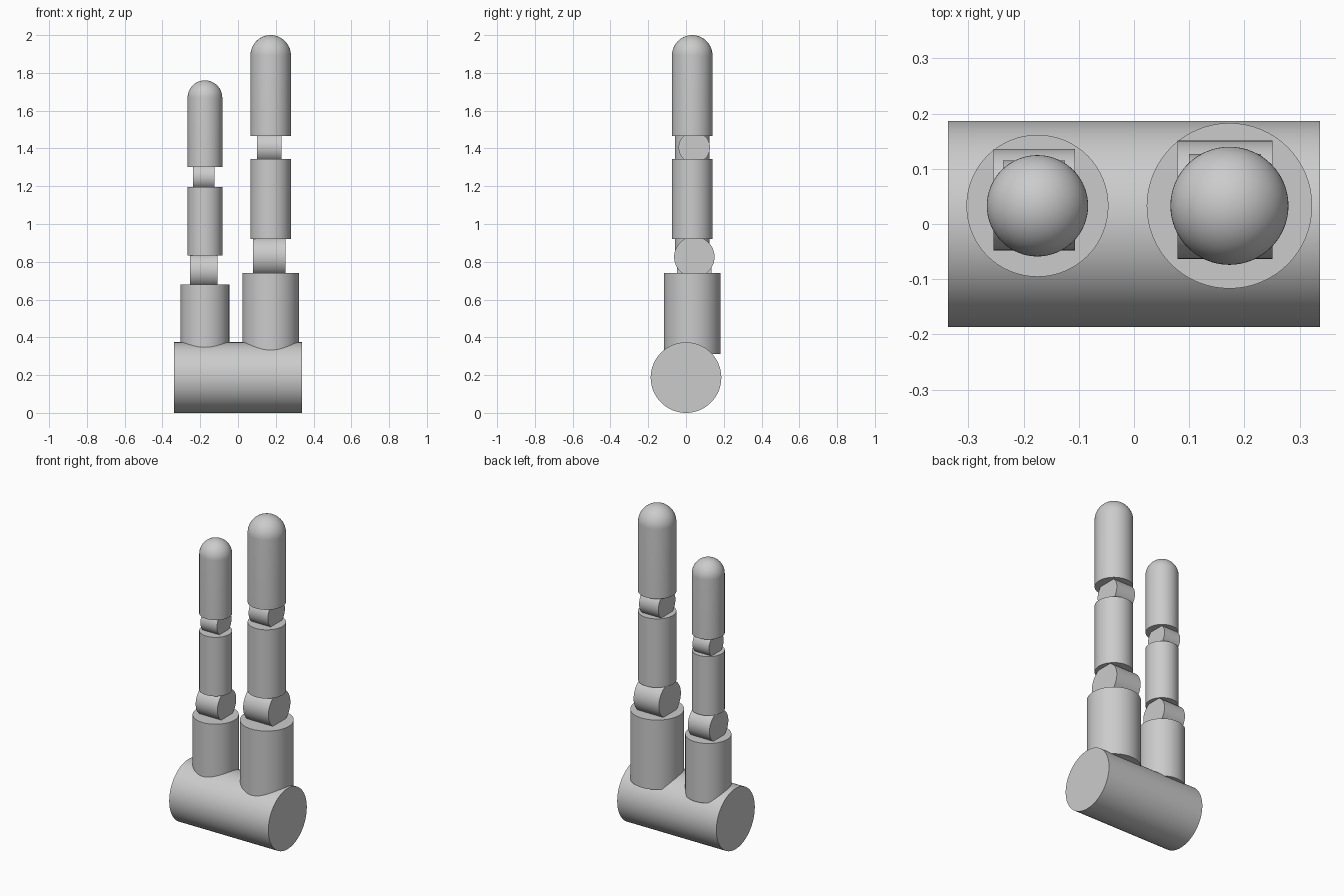
import bpy, bmesh
from math import radians, pi
from mathutils import Matrix, Vector

default = bpy.data.objects.get("Cube")
if default:
    bpy.data.objects.remove(default)

grey = bpy.data.materials.new("plain_grey")
grey.use_nodes = True
colour = (0.6, 0.6, 0.6, 1)
grey.diffuse_color = colour
grey.node_tree.nodes["Principled BSDF"].inputs["Base Color"].default_value = colour


def finish(name, bm):
    mesh = bpy.data.meshes.new(name)
    bm.to_mesh(mesh)
    bm.free()
    mesh.materials.append(grey)
    obj = bpy.data.objects.new(name, mesh)
    bpy.context.collection.objects.link(obj)
    bpy.ops.object.select_all(action='DESELECT')
    obj.select_set(True)
    bpy.context.view_layer.objects.active = obj
    bpy.ops.object.shade_smooth_by_angle(angle=radians(30))
    return obj


def cylinder(name, centre, radius, length, along_x=False):
    bm = bmesh.new()
    turn = Matrix.Rotation(pi / 2, 4, 'Y') if along_x else Matrix()
    bmesh.ops.create_cone(bm, cap_ends=True, segments=64, radius1=radius, radius2=radius,
                          depth=length, matrix=Matrix.Translation(centre) @ turn)
    return finish(name, bm)


def rounded_tip(name, x, y, bottom, top, radius):
    # Sphere whose lower half is stretched into a straight shaft
    bm = bmesh.new()
    bmesh.ops.create_uvsphere(bm, u_segments=64, v_segments=32, radius=radius)
    low = [v for v in bm.verts if v.co.z < -0.001]
    bmesh.ops.delete(bm, geom=low, context='VERTS')
    rim = [e for e in bm.edges if e.is_boundary]
    grown = bmesh.ops.extrude_edge_only(bm, edges=rim)["geom"]
    for v in grown:
        if isinstance(v, bmesh.types.BMVert):
            v.co.z = bottom - (top - radius)
    bmesh.ops.holes_fill(bm, edges=[e for e in bm.edges if e.is_boundary])
    bmesh.ops.recalc_face_normals(bm, faces=bm.faces)
    bmesh.ops.translate(bm, verts=bm.verts, vec=Vector((x, y, top - radius)))
    return finish(name, bm)


def finger(side, x, joint_x, scale):
    y, joint_y, root = 0.033, 0.044, 0.312

    def height(z):
        return root + (z - root) * scale

    def shaft(part, low, high, radius):
        a, b = height(low), height(high)
        cylinder(f"{side}_{part}", (x, y, (a + b) / 2), radius * scale, b - a)

    def joint(part, z, radius, width):
        cylinder(f"{side}_{part}", (joint_x, joint_y, height(z)),
                 radius * scale, width * scale, along_x=True)

    shaft("finger_base", root, 0.74, 0.15)
    joint("lower_joint", 0.826, 0.107, 0.172)
    shaft("middle_segment", 0.92, 1.343, 0.107)
    joint("upper_joint", 1.405, 0.083, 0.131)
    rounded_tip(f"{side}_fingertip", x, y, height(1.466), height(2.0), 0.107 * scale)


# Horizontal palm bar carrying a long and a short finger
cylinder("palm_bar", (0, 0, 0.187), 0.187, 0.675, along_x=True)
finger("left", 0.173, 0.165, 1.0)
finger("right", -0.175, -0.181, 0.858)
